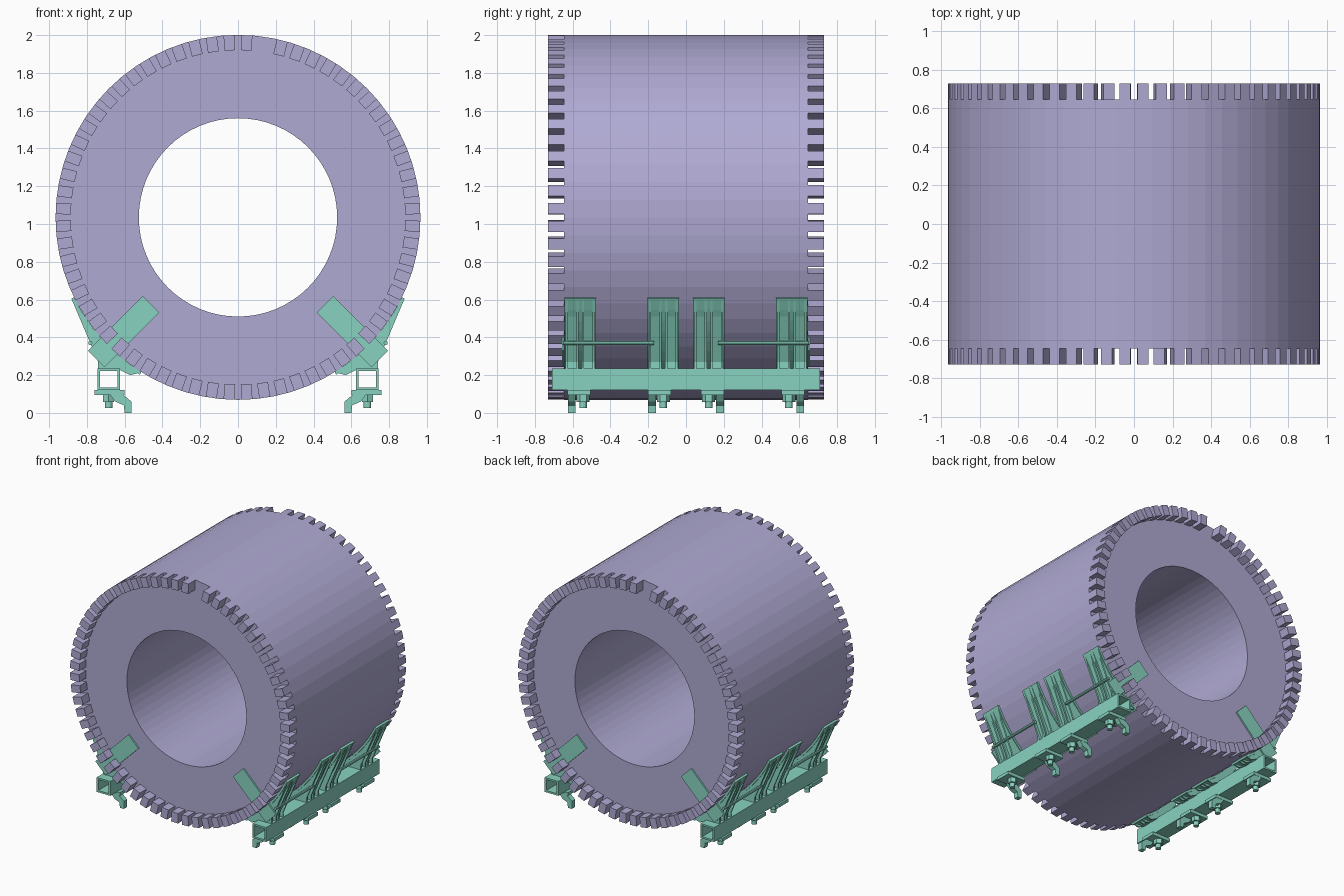
import bpy, bmesh
from math import sin, cos, pi, radians
from mathutils import Matrix, Vector

cube = bpy.data.objects.get("Cube")
if cube:
    bpy.data.objects.remove(cube, do_unlink=True)


def material(name, rgb):
    m = bpy.data.materials.new(name)
    m.use_nodes = True
    m.diffuse_color = (*rgb, 1)
    m.node_tree.nodes["Principled BSDF"].inputs["Base Color"].default_value = (*rgb, 1)
    return m


LILAC = material("lilac", (0.43, 0.40, 0.65))
MINT = material("mint", (0.25, 0.65, 0.53))

AXIS_Z = 1.035          # height of the drum axis
R_OUT, R_IN, R_TOOTH = 0.966, 0.525, 0.885
Y_BODY, Y_END = 0.645, 0.73
SEGS = 64
STEP = 2 * pi / SEGS


def finish(bm, name, mat):
    bmesh.ops.recalc_face_normals(bm, faces=bm.faces)
    me = bpy.data.meshes.new(name)
    bm.to_mesh(me)
    bm.free()
    me.materials.append(mat)
    ob = bpy.data.objects.new(name, me)
    bpy.context.scene.collection.objects.link(ob)
    return ob


def prism(bm, pts, y0, y1):
    """Extrude an x-z outline along y."""
    face = bm.faces.new([bm.verts.new((x, y0, z)) for x, z in pts])
    ext = bmesh.ops.extrude_face_region(bm, geom=[face])["geom"]
    verts = [v for v in ext if isinstance(v, bmesh.types.BMVert)]
    bmesh.ops.translate(bm, verts=verts, vec=(0, y1 - y0, 0))


def box(bm, x0, x1, y0, y1, z0, z1):
    prism(bm, [(x0, z0), (x1, z0), (x1, z1), (x0, z1)], y0, y1)


def polar(r, a):
    """Point around the drum axis; a is measured from the top towards +x."""
    return r * sin(a), AXIS_Z + r * cos(a)


def cylinder(bm, r, depth, at, axis="Z", sides=12):
    rot = Matrix.Rotation(pi / 2, 4, "X") if axis == "Y" else Matrix()
    bmesh.ops.create_cone(bm, cap_ends=True, segments=sides, radius1=r, radius2=r,
                          depth=depth, matrix=Matrix.Translation(at) @ rot)


def mirrored(ob):
    """Repeat a part on the other side of the drum."""
    mod = ob.modifiers.new("Mirror", "MIRROR")
    mod.use_axis[0] = True
    mod.use_clip = False
    return ob


# Drum body: rectangular section spun around the y axis
bm = bmesh.new()
section = [(R_IN, -Y_BODY), (R_OUT, -Y_BODY), (R_OUT, Y_BODY), (R_IN, Y_BODY)]
vs = [bm.verts.new((0, y, AXIS_Z + r)) for r, y in section]
es = [bm.edges.new((vs[i], vs[(i + 1) % 4])) for i in range(4)]
bmesh.ops.spin(bm, geom=vs + es, cent=Vector((0, 0, AXIS_Z)), axis=(0, 1, 0),
               angle=2 * pi, steps=SEGS)
bmesh.ops.remove_doubles(bm, verts=bm.verts, dist=0.0005)
finish(bm, "drum_body", LILAC)

# Rim teeth on both ends, one tooth left out of each rim near the top
for name, side, missing in (("front_rim_teeth", -1, 1), ("back_rim_teeth", 1, SEGS - 2)):
    bm = bmesh.new()
    for i in range(SEGS):
        if i == missing:
            continue
        a = (i + 0.5) * STEP
        radial = Vector((sin(a), cos(a)))
        across = Vector((cos(a), -sin(a)))
        mid = Vector((0, AXIS_Z))
        half = 0.029
        r_top = R_OUT * cos(STEP / 2)
        pts = [mid + radial * r + across * w for r, w in
               ((R_TOOTH, -half), (r_top, -half), (r_top, half), (R_TOOTH, half))]
        prism(bm, pts, side * Y_BODY, side * Y_END)
    finish(bm, name, LILAC)

# Support rails: hollow square tubes
bm = bmesh.new()
T = 0.014
X0, X1, Z0, Z1, Y_RAIL = 0.625, 0.745, 0.12, 0.235, 0.71
box(bm, X0, X1, -Y_RAIL, Y_RAIL, Z0, Z0 + T)
box(bm, X0, X1, -Y_RAIL, Y_RAIL, Z1 - T, Z1)
box(bm, X0, X0 + T, -Y_RAIL, Y_RAIL, Z0 + T, Z1 - T)
box(bm, X1 - T, X1, -Y_RAIL, Y_RAIL, Z0 + T, Z1 - T)
mirrored(finish(bm, "support_rails", MINT))

# Cradle brackets: curved pad plus flanged ribs standing on the rail
A0, A1 = radians(116), radians(148)
angles = [A0 + (A1 - A0) * i / 8 for i in range(9)]
arc_in = [polar(R_OUT, a) for a in angles]
arc_out = [polar(R_OUT + 0.016, a) for a in angles]
flange = arc_in[::-1] + [(0.88, 0.60), (0.74, 0.27), (0.74, 0.23), (0.63, 0.23), (0.57, 0.20)]
core = arc_in[::-1] + [(0.86, 0.575), (0.715, 0.27), (0.715, 0.23), (0.65, 0.23), (0.58, 0.22)]
bm = bmesh.new()
for yc in (-0.56, -0.12, 0.12, 0.56):
    prism(bm, arc_in + arc_out[::-1], yc - 0.084, yc + 0.084)
    for yr in (yc - 0.043, yc + 0.043):
        prism(bm, core, yr - 0.022, yr + 0.022)
        for s in (-1, 1):
            prism(bm, flange, yr + s * 0.022, yr + s * 0.034)
mirrored(finish(bm, "cradle_brackets", MINT))

# Tie rods between the brackets
bm = bmesh.new()
for s in (-1, 1):
    cylinder(bm, 0.011, 0.48, (0.782, s * 0.41, 0.37), "Y", 8)
mirrored(finish(bm, "tie_rods", MINT))

# Clamp plates lying on the end faces, behind the teeth
bm = bmesh.new()
d, w = Vector((1, -1)).normalized(), Vector((1, 1)).normalized()
mid = Vector((0, AXIS_Z))
plate = [mid + d * r + w * k for r, k in
         ((0.65, -0.062), (1.06, -0.062), (1.06, 0.062), (0.65, 0.062))]
for s in (-1, 1):
    prism(bm, plate, s * Y_BODY, s * (Y_BODY + 0.012))
mirrored(finish(bm, "clamp_plates", MINT))

# Feet: clip plate, hooked foot and bolt under the rail
hook = [(0.66, 0.12), (0.60, 0.09), (0.565, 0.06), (0.565, 0.0), (0.60, 0.0),
        (0.605, 0.04), (0.65, 0.06), (0.68, 0.10)]
bm = bmesh.new()
for y_hook, y_bolt in ((0.605, 0.545), (0.18, 0.12)):
    for s in (-1, 1):
        yh, yb = s * y_hook, s * y_bolt
        prism(bm, hook, yh - 0.02, yh + 0.02)
        lo, hi = sorted((yh + s * 0.022, yb - s * 0.04))
        box(bm, 0.60, 0.76, lo, hi, 0.095, 0.12)
        cylinder(bm, 0.034, 0.04, (0.685, yb, 0.078), sides=6)
        cylinder(bm, 0.02, 0.05, (0.685, yb, 0.05))
mirrored(finish(bm, "rail_feet", MINT))
